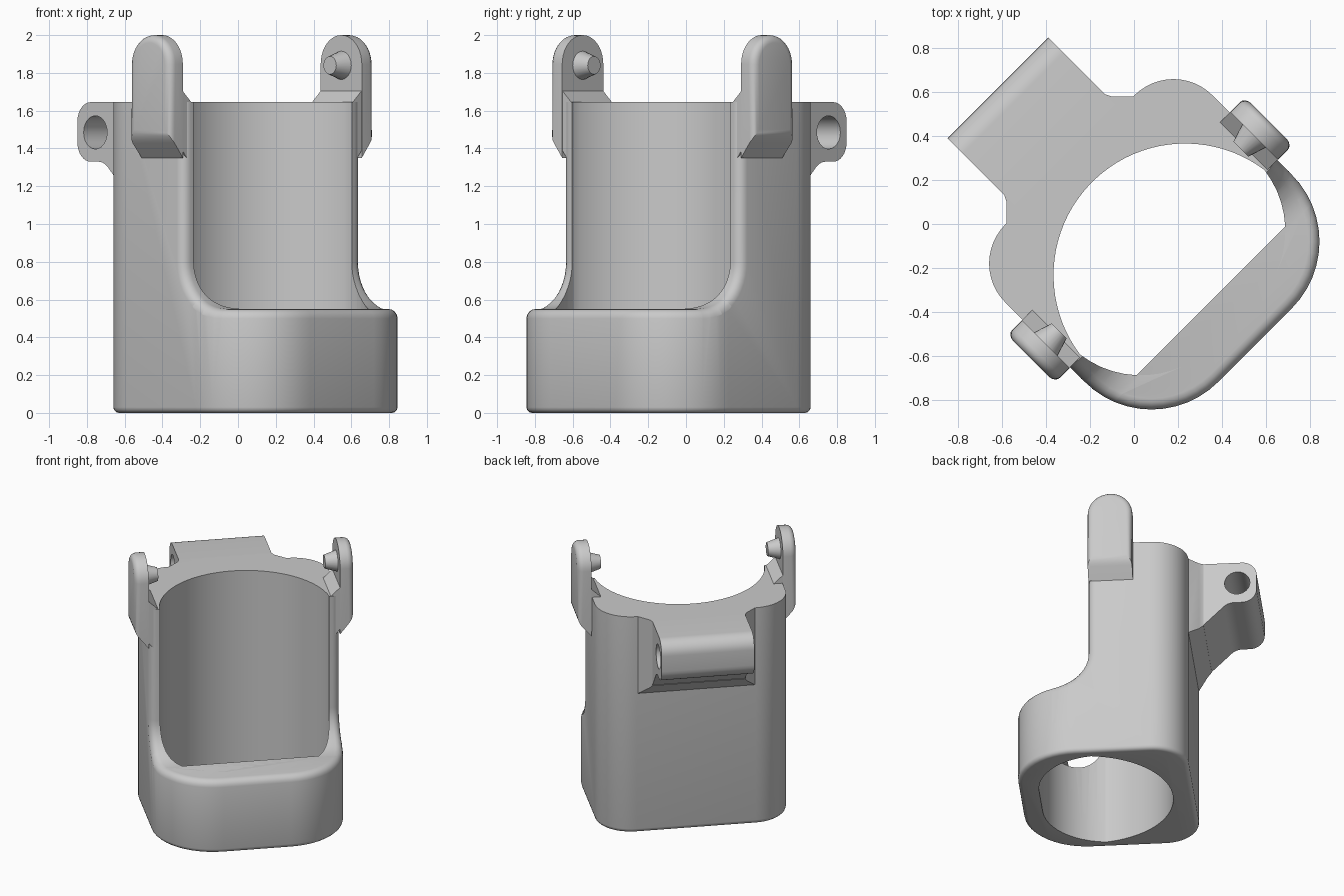
import bpy, bmesh
from math import sin, cos, pi, radians
from mathutils import Matrix

if "Cube" in bpy.data.objects:
    bpy.data.objects.remove(bpy.data.objects["Cube"])

TOP, RIM = 1.645, 0.55      # body height, front rim height
TURN = Matrix.Rotation(radians(-45), 4, 'Z')   # local +x is the open side

grey = bpy.data.materials.new("light_grey")
grey.use_nodes = True
grey.diffuse_color = (0.59, 0.59, 0.59, 1)
grey.node_tree.nodes["Principled BSDF"].inputs["Base Color"].default_value = (0.59, 0.59, 0.59, 1)


def arc(cx, cy, r, start, end, n=12):
    """Points along an arc, angles in degrees."""
    angles = [radians(start + (end - start) * i / n) for i in range(n + 1)]
    return [(cx + r * cos(a), cy + r * sin(a)) for a in angles]


def mirrored(points):
    """Close a half outline by mirroring it across y = 0."""
    return points + [(x, -y) for x, y in reversed(points)]


def loft(rings):
    """Closed solid through a list of matching rings of 3D points."""
    bm = bmesh.new()
    rings = [[bm.verts.new(p) for p in ring] for ring in rings]
    bm.faces.new(rings[0])
    bm.faces.new(rings[-1])
    for low, high in zip(rings, rings[1:]):
        for i in range(len(low)):
            j = (i + 1) % len(low)
            bm.faces.new((low[i], low[j], high[j], high[i]))
    bmesh.ops.recalc_face_normals(bm, faces=bm.faces)
    return bm


def prism(points, low, high, axis='z'):
    """Extrude a 2D profile: (x, y) along z, (x, z) along y, or (y, z) along x."""
    place = {'z': lambda a, b, t: (a, b, t),
             'y': lambda a, b, t: (a, t, b),
             'x': lambda a, b, t: (t, a, b)}[axis]
    return loft([[place(a, b, t) for a, b in points] for t in (low, high)])


def make(name, bm):
    mesh = bpy.data.meshes.new(name)
    bm.to_mesh(mesh)
    bm.free()
    mesh.materials.append(grey)
    obj = bpy.data.objects.new(name, mesh)
    bpy.context.collection.objects.link(obj)
    return obj


def activate(obj):
    bpy.ops.object.select_all(action='DESELECT')
    obj.select_set(True)
    bpy.context.view_layer.objects.active = obj


def subtract(obj, bm):
    cutter = make("cutter", bm)
    cutter.hide_render = True
    mod = obj.modifiers.new("cut", 'BOOLEAN')
    mod.operation, mod.solver, mod.object = 'DIFFERENCE', 'EXACT', cutter
    activate(obj)
    bpy.ops.object.modifier_apply(modifier=mod.name)
    bpy.data.objects.remove(cutter)


def round_edges(bm, rule, size):
    bm.normal_update()
    edges = [e for e in bm.edges if len(e.link_faces) == 2 and rule(e)]
    bmesh.ops.bevel(bm, geom=edges, offset=size, segments=4,
                    profile=0.5, affect='EDGES', clamp_overlap=False)


def finish(obj):
    obj.data.transform(TURN)
    obj.data.update()
    activate(obj)
    bpy.ops.object.shade_smooth_by_angle(angle=radians(32))


def body_ring(inset, z):
    half = arc(0.35, 0.237, 0.43 - inset, 0, 90) + arc(-0.163, 0.417, 0.25 - inset, 90, 180)
    return [(x, y, z) for x, y in mirrored(half)]


# Body: block with a softened base
soft = 0.03
base = [body_ring(soft * (1 - sin(a)), soft * (1 - cos(a)))
        for a in (0, pi / 6, pi / 3, pi / 2)]
body = make("body", loft(base + [body_ring(0, TOP)]))

# Bore: round at the back, flattened at the front
bore = mirrored(arc(0.188, 0.142, 0.456, 0, 82) + arc(0.33, 0, 0.6, 98, 178, 20))
subtract(body, prism(bore, -0.5, 2.5))

# Upper front swept away
sweep = [(1.2, 2), (0.26, 2)] + arc(0.51, RIM + 0.25, 0.25, 180, 270) + [(1.2, RIM)]
subtract(body, prism(sweep, -1, 1, 'y'))


def outer_rim(edge):
    """Sharp edges between the swept cut and the outer wall."""
    low, high = sorted(v.co.z for v in edge.verts)
    walls = [f for f in edge.link_faces if abs(f.normal.z) < 0.01
             and f.normal.x * (f.calc_center_median().x - 0.2)
             + f.normal.y * f.calc_center_median().y > 0.2]
    return (low > 0.3 and low < TOP - 0.01 and walls
            and edge.calc_face_angle_signed(0) > radians(40)
            and all(abs(v.co.y) > 0.63 or v.co.x > 0.3 and
                    (max(v.co.x - 0.35, 0) ** 2 + max(abs(v.co.y) - 0.237, 0) ** 2) > 0.16
                    for v in edge.verts))


bm = bmesh.new()
bm.from_mesh(body.data)
round_edges(bm, outer_rim, 0.05)
bm.to_mesh(body.data)
bm.free()
finish(body)

# Hinge block on the back, with a sloped underside and a pin hole
hinge_profile = ([(-0.40, TOP)] + arc(-0.777, TOP - 0.1, 0.1, 90, 180, 8)
                 + arc(-0.777, 1.43, 0.1, 180, 270, 8)
                 + arc(-0.72, 1.23, 0.1, 90, 45, 5) + [(-0.40, 1.05)])
hinge = make("hinge_block", prism(hinge_profile, -0.325, 0.325, 'y'))
subtract(hinge, prism(arc(-0.743, 1.485, 0.088, 0, 345, 23), -1, 1, 'y'))
finish(hinge)

# Flared web joining the hinge block to the body
web = mirrored([(-0.40, 0.417), (-0.413, 0.41), (-0.48, 0.34), (-0.51, 0.325)])
bm = prism(web, 1.06, TOP)
for v in bm.verts:
    if v.co.z < 1.1:
        v.co.z += -0.413 - v.co.x
finish(make("hinge_web", bm))

# Ears with inward pins, one on each side
arch = arc(0.103, 1.846, 0.154, 0, 180, 20) + [(-0.051, 1.35), (0.257, 1.35)]
for side, sign in (("left", 1), ("right", -1)):
    bm = prism(arch, 0.67, 0.766, 'y')
    outside = lambda v: v.co.y > 0.75
    for v in bm.verts:
        if outside(v) and v.co.z < 1.4:
            v.co.z = 1.46
    round_edges(bm, lambda e: all(outside(v) for v in e.verts), 0.04)
    ear = make(side + "_ear", bm)

    # Root of the ear, with a small gusset above the body
    root = make(side + "_ear_root", prism(
        [(0.605, TOP), (0.67, 1.705), (0.68, 1.705), (0.68, 1.40), (0.605, 1.31)],
        -0.05, 0.255, 'x'))

    # Tapered pin
    bm = bmesh.new()
    bmesh.ops.create_cone(bm, cap_ends=True, segments=24, radius1=0.08, radius2=0.048,
                          depth=0.1, matrix=Matrix.Translation((0.103, 0.635, 1.84))
                          @ Matrix.Rotation(radians(90), 4, 'X'))
    pin = make(side + "_pin", bm)

    for part in (ear, root, pin):
        if sign < 0:
            part.data.transform(Matrix.Scale(-1, 4, (0, 1, 0)))
            part.data.flip_normals()
        finish(part)
